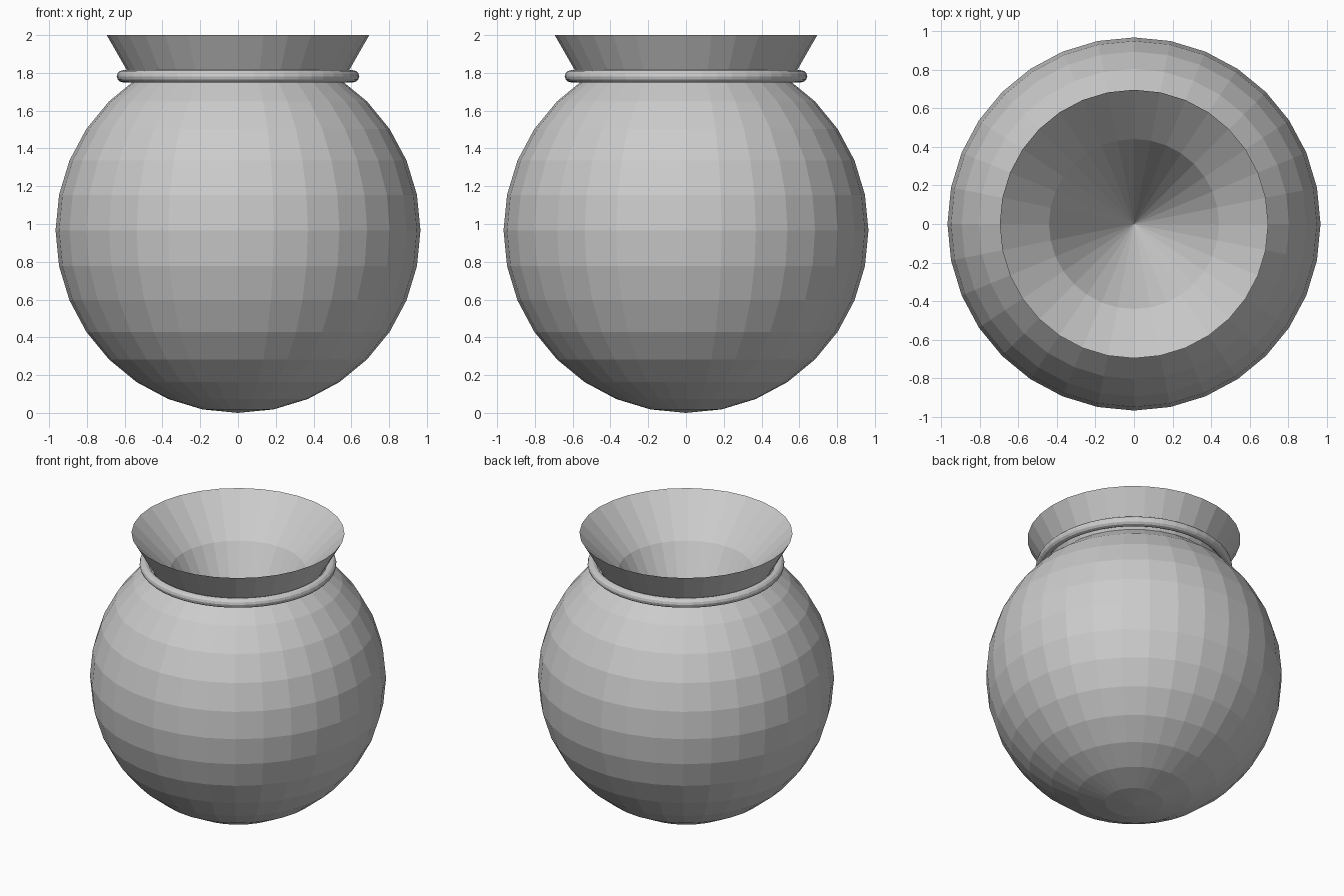
import bpy, bmesh, math

if "Cube" in bpy.data.objects:
    bpy.data.objects.remove(bpy.data.objects["Cube"])

SEG = 32
R = 0.966  # body radius


def link(name, bm):
    mesh = bpy.data.meshes.new(name)
    bm.to_mesh(mesh)
    bm.free()
    ob = bpy.data.objects.new(name, mesh)
    bpy.context.collection.objects.link(ob)
    return ob


def lathe(name, profile):
    """Spin an (r, z) profile around z with flat faces."""
    bm = bmesh.new()
    verts = [bm.verts.new((r, 0, z)) for r, z in profile]
    edges = [bm.edges.new(p) for p in zip(verts, verts[1:])]
    bmesh.ops.spin(bm, geom=verts + edges, axis=(0, 0, 1), cent=(0, 0, 0),
                   angle=math.tau, steps=SEG, use_merge=True)
    bmesh.ops.remove_doubles(bm, verts=bm.verts, dist=1e-5)
    bmesh.ops.recalc_face_normals(bm, faces=bm.faces)
    return link(name, bm)


# Round body, open at the top under the neck
bm = bmesh.new()
bmesh.ops.create_uvsphere(bm, u_segments=SEG, v_segments=16, radius=R)
bmesh.ops.translate(bm, verts=bm.verts, vec=(0, 0, R))
bmesh.ops.delete(bm, geom=[v for v in bm.verts if v.co.z > 1.8], context='VERTS')
link("pot_body", bm)

# Flared neck: outer wall, sharp rim, inner funnel and deep conical hollow
neck = lathe("flared_neck", [(0.54, 1.73), (0.695, 2.0), (0.44, 1.74), (0, 0.95)])
# Make sure the funnel faces upward and inward
bm = bmesh.new()
bm.from_mesh(neck.data)
bm.normal_update()
inner = max(bm.faces, key=lambda f: abs(f.normal.z))
if inner.normal.z < 0:
    bmesh.ops.reverse_faces(bm, faces=bm.faces)
bm.to_mesh(neck.data)
bm.free()

# Ring around the neck
bpy.ops.mesh.primitive_torus_add(major_segments=48, minor_segments=12,
                                 major_radius=0.61, minor_radius=0.032,
                                 location=(0, 0, 1.782))
bpy.context.object.name = "neck_ring"
